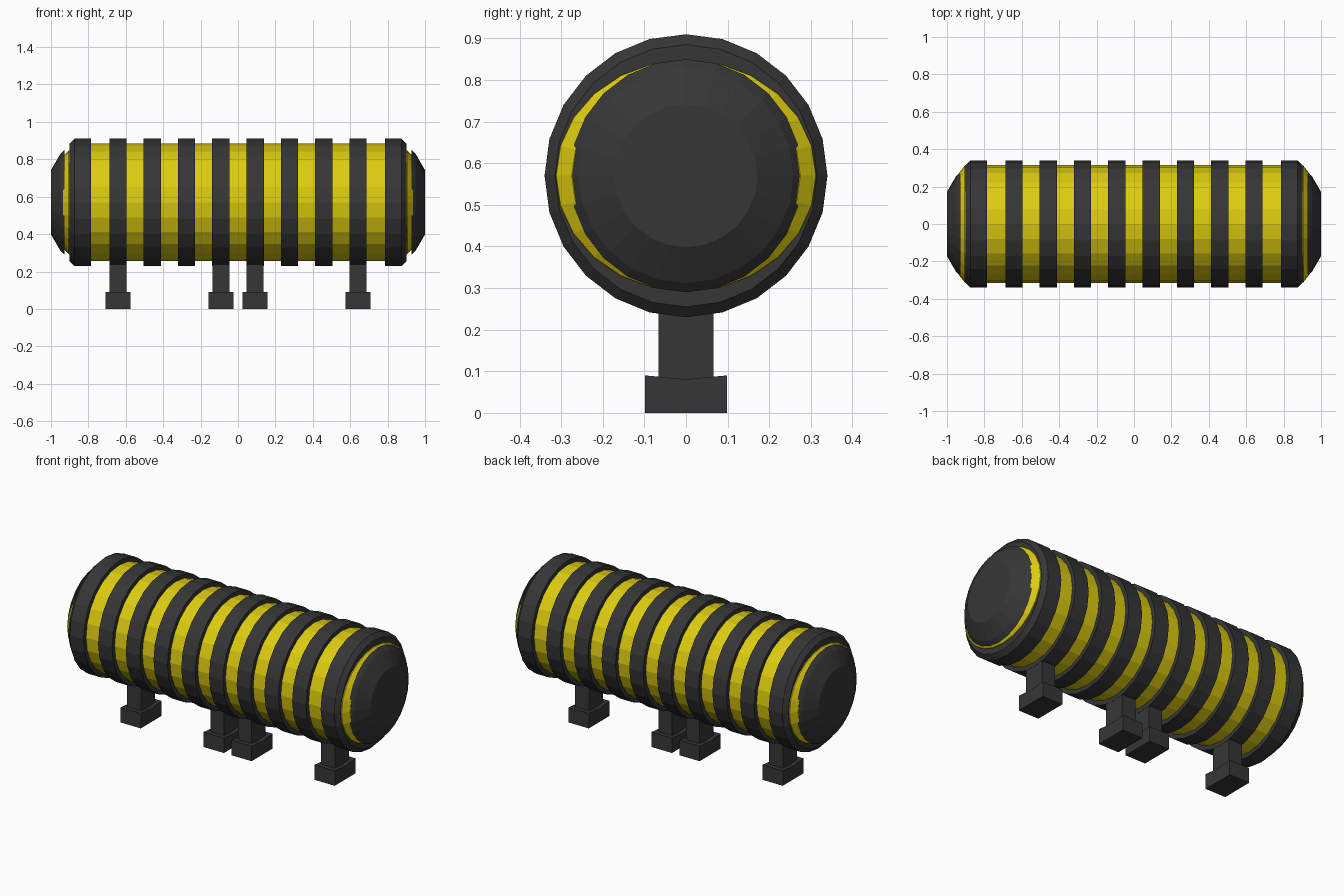
import bpy, bmesh, math

default = bpy.data.objects.get("Cube")
if default:
    bpy.data.objects.remove(default, do_unlink=True)

SIDES = 24
AXIS_Z = 0.57
BODY_R, BAND_R = 0.315, 0.34


def make_material(name, rgb):
    mat = bpy.data.materials.new(name)
    mat.use_nodes = True
    mat.diffuse_color = (*rgb, 1)
    mat.node_tree.nodes["Principled BSDF"].inputs["Base Color"].default_value = (*rgb, 1)
    return mat


yellow = make_material("yellow", (0.72, 0.6, 0.005))
charcoal = make_material("charcoal", (0.037, 0.037, 0.037))


def finish(name, bm, mat):
    bmesh.ops.recalc_face_normals(bm, faces=bm.faces)
    mesh = bpy.data.meshes.new(name)
    bm.to_mesh(mesh)
    bm.free()
    mesh.materials.append(mat)
    obj = bpy.data.objects.new(name, mesh)
    bpy.context.collection.objects.link(obj)
    return obj


def lathe_x(name, profile, mat, flatten=1.0):
    """Closed solid turned about the long axis from (x, radius) points."""
    bm = bmesh.new()
    rings = []
    for x, r in profile:
        angles = [math.tau * i / SIDES for i in range(SIDES)]
        rings.append([bm.verts.new((x, r * math.cos(a), AXIS_Z + flatten * r * math.sin(a)))
                      for a in angles])
    for a, b in zip(rings, rings[1:]):
        for i in range(SIDES):
            j = (i + 1) % SIDES
            bm.faces.new((a[i], a[j], b[j], b[i]))
    bm.faces.new(rings[0])
    bm.faces.new(rings[-1])
    return finish(name, bm, mat)


def prism_x(name, cx, half_width, outline, mat):
    """Outline of (y, z) points extruded along x."""
    bm = bmesh.new()
    face = bm.faces.new([bm.verts.new((cx - half_width, y, z)) for y, z in outline])
    ext = bmesh.ops.extrude_face_region(bm, geom=[face])
    verts = [v for v in ext["geom"] if isinstance(v, bmesh.types.BMVert)]
    bmesh.ops.translate(bm, verts=verts, vec=(2 * half_width, 0, 0))
    return finish(name, bm, mat)


# Main barrel
lathe_x("barrel", [(-0.89, BODY_R), (0.89, BODY_R)], yellow)

# Evenly spaced raised bands
PITCH = 0.1835
band_x = [(i - 3.5) * PITCH for i in range(8)]
for i, x in enumerate(band_x):
    lathe_x(f"band_{i + 1}", [(x - 0.046, BAND_R), (x + 0.046, BAND_R)], charcoal)

# Chamfered end bands, flattened necks and domed caps
for side, s in (("right", -1), ("left", 1)):
    lathe_x(f"end_band_{side}",
            [(s * 0.785, BAND_R), (s * 0.875, BAND_R), (s * 0.9, BODY_R)], charcoal)
    lathe_x(f"neck_{side}", [(s * 0.88, 0.316), (s * 0.905, 0.312), (s * 0.935, 0.275)],
            yellow, flatten=0.89)
    lathe_x(f"end_cap_{side}",
            [(s * 0.928, 0.28), (s * 0.95, 0.258), (s * 1.0, 0.172)], charcoal)

# Legs under four of the bands, each on a block foot with a dished top
leg_outline = [(-0.066, 0.06), (0.066, 0.06), (0.066, 0.3), (-0.066, 0.3)]
foot_outline = [(-0.098, 0), (0.098, 0), (0.098, 0.09), (0.066, 0.087),
                (0, 0.081), (-0.066, 0.087), (-0.098, 0.09)]
for n, i in enumerate((0, 3, 4, 7)):
    prism_x(f"leg_{n + 1}", band_x[i], 0.045, leg_outline, charcoal)
    prism_x(f"foot_{n + 1}", band_x[i], 0.067, foot_outline, charcoal)
